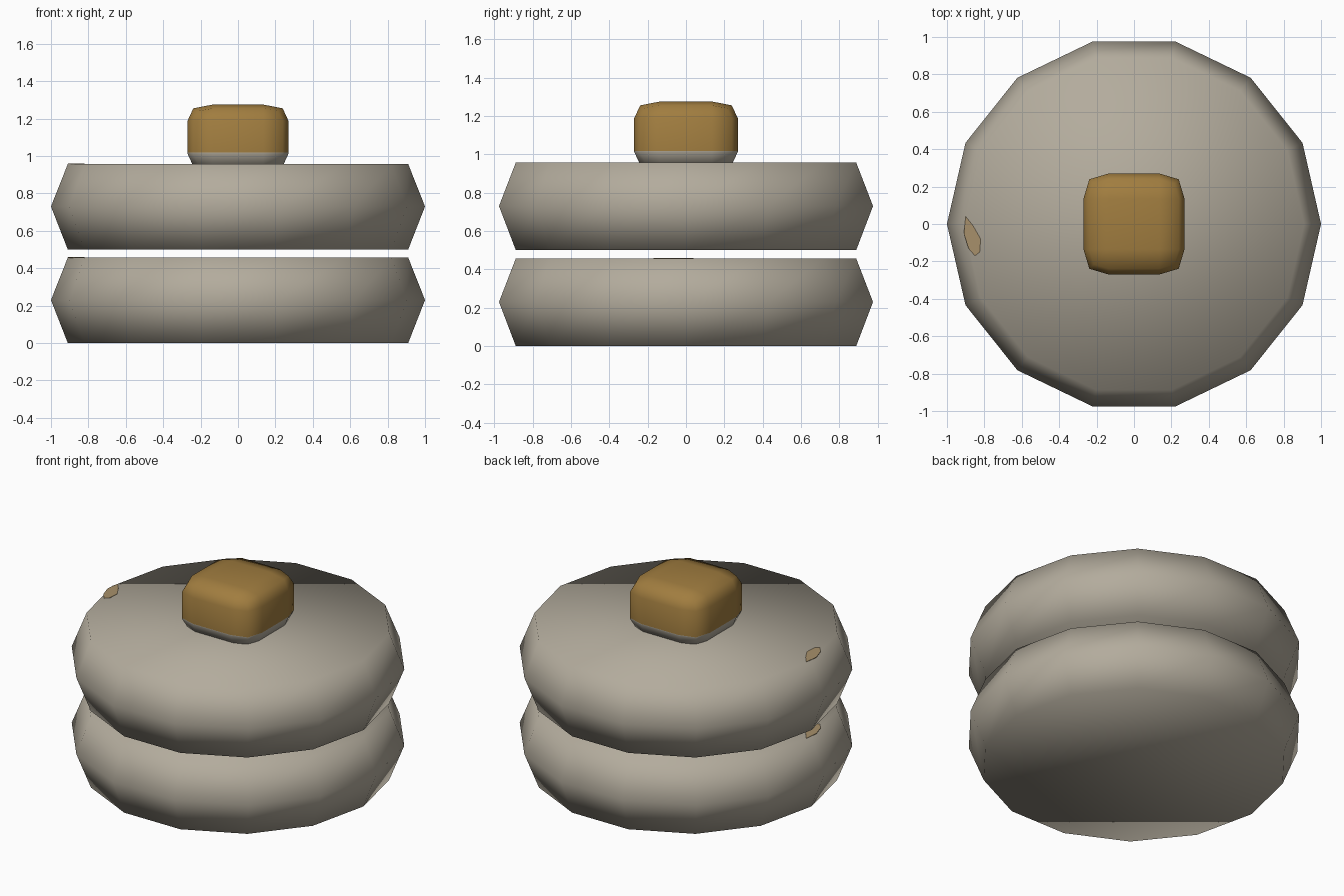
import bpy, bmesh, math
from mathutils import Vector

if "Cube" in bpy.data.objects:
    bpy.data.objects.remove(bpy.data.objects["Cube"])


def material(name, rgb):
    m = bpy.data.materials.new(name)
    m.diffuse_color = (*rgb, 1)
    m.use_nodes = True
    m.node_tree.nodes["Principled BSDF"].inputs["Base Color"].default_value = m.diffuse_color
    return m


stone = material("warm grey", (0.45, 0.41, 0.335))
golden = material("golden brown", (0.355, 0.205, 0.05))
tan = material("tan", (0.39, 0.28, 0.145))


def finish(bm, name, mats, smooth=True):
    bmesh.ops.recalc_face_normals(bm, faces=bm.faces)
    for f in bm.faces:
        f.smooth = smooth
    me = bpy.data.meshes.new(name)
    bm.to_mesh(me)
    bm.free()
    for m in mats:
        me.materials.append(m)
    ob = bpy.data.objects.new(name, me)
    bpy.context.collection.objects.link(ob)
    return ob


# Round cake: 14-sided disc with a pointed rim
def disc(name, z0):
    n = 14
    bm = bmesh.new()
    rings = []
    for r, z in ((0.91, 0), (1.0, 0.23), (0.91, 0.457)):
        rings.append([bm.verts.new((r * math.cos(2 * math.pi * i / n),
                                    r * math.sin(2 * math.pi * i / n), z0 + z))
                      for i in range(n)])
    for a, b in zip(rings, rings[1:]):
        for i in range(n):
            j = (i + 1) % n
            bm.faces.new((a[i], a[j], b[j], b[i]))
    bm.faces.new(rings[0][::-1])
    bm.faces.new(rings[-1])
    return finish(bm, name, [stone])


# Small browned spot lying on the top of a cake
def spot(name, z):
    bm = bmesh.new()
    pts = [(-0.90, 0.04), (-0.91, -0.05), (-0.885, -0.13), (-0.85, -0.17),
           (-0.825, -0.15), (-0.82, -0.08), (-0.86, -0.01)]
    base = bm.faces.new([bm.verts.new((x, y, z)) for x, y in pts])
    ext = bmesh.ops.extrude_face_region(bm, geom=[base])
    for v in ext["geom"]:
        if isinstance(v, bmesh.types.BMVert):
            v.co.z += 0.003
    return finish(bm, name, [tan], False)


for label, z0 in (("lower", 0.0), ("upper", 0.5)):
    disc(label + "_cake", z0)
    spot(label + "_cake_spot", z0 + 0.456)

# Butter block: 3x3 cube with edges and corners pulled in
bm = bmesh.new()
bmesh.ops.create_cube(bm, size=2)
bmesh.ops.subdivide_edges(bm, edges=bm.edges[:], cuts=2, use_grid_fill=True)
for v in bm.verts:
    outer = sum(abs(c) > 0.9 for c in v.co)
    pull = {1: 1.0, 2: 0.885, 3: 0.80}[outer]
    v.co = Vector([math.copysign(pull if abs(c) > 0.9 else 0.5, c) for c in v.co])
    v.co = Vector((v.co.x * 0.27, v.co.y * 0.27, 1.1 + v.co.z * 0.175))
# Pale foot below the golden part
bmesh.ops.bisect_plane(bm, geom=bm.verts[:] + bm.edges[:] + bm.faces[:],
                       plane_co=(0, 0, 1.018), plane_no=(0, 0, 1))
for f in bm.faces:
    f.material_index = 1 if f.calc_center_median().z < 1.017 else 0
finish(bm, "butter_block", [golden, stone])
